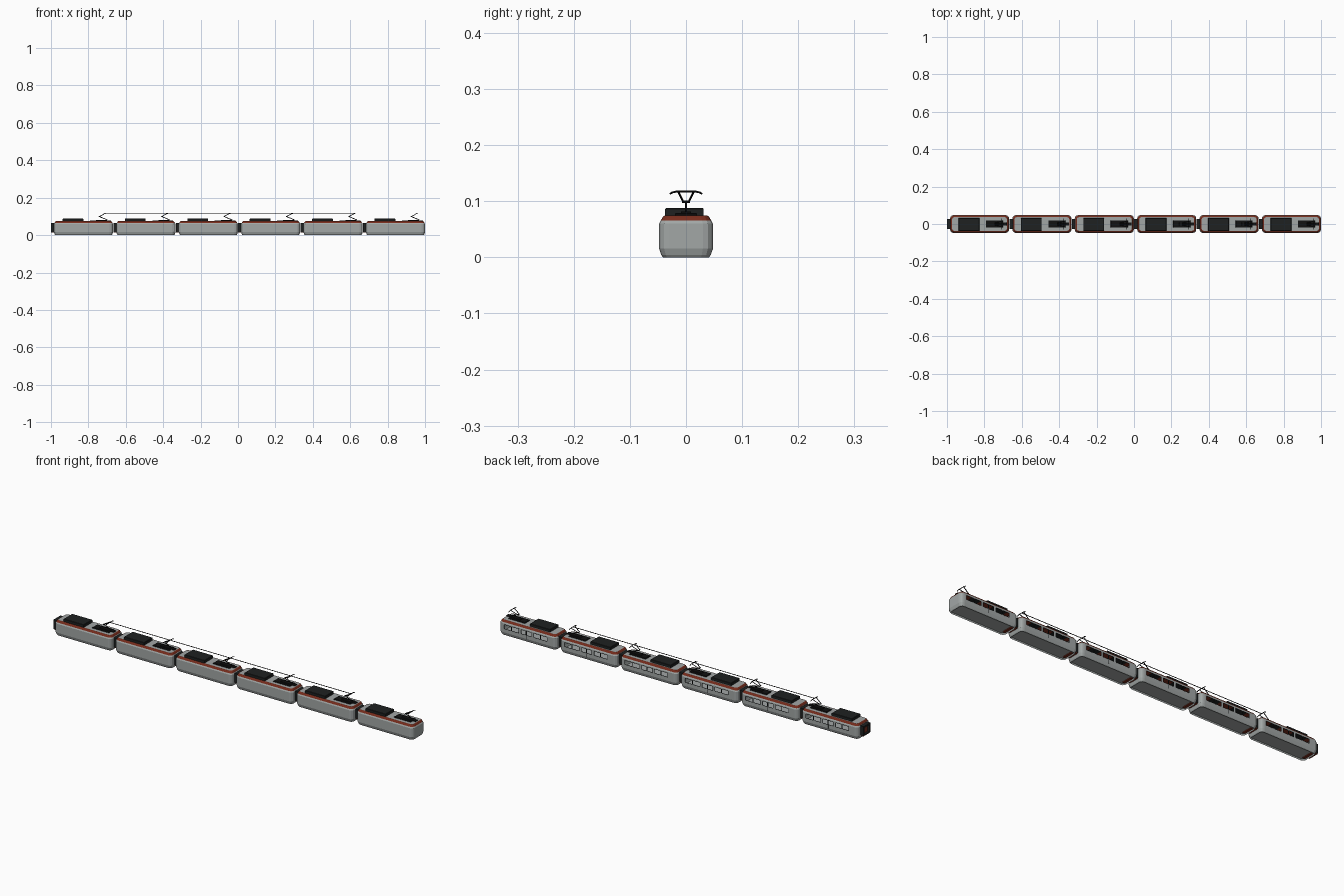
import bpy, bmesh, math
from mathutils import Vector

if "Cube" in bpy.data.objects:
    bpy.data.objects.remove(bpy.data.objects["Cube"])

def mat(name, c):
    m = bpy.data.materials.new(name)
    m.diffuse_color = (*c, 1)
    m.use_nodes = True
    m.node_tree.nodes["Principled BSDF"].inputs["Base Color"].default_value = m.diffuse_color
    return m

GREY = mat("body grey", (0.36, 0.385, 0.38))
RED = mat("rust red", (0.19, 0.026, 0.012))
DARK = mat("equipment dark", (0.013, 0.015, 0.015))
BLACK = mat("pantograph black", (0.006, 0.006, 0.006))

N, PITCH, L, HW = 6, 0.3336, 0.316, 0.048
START = -0.984

def finish(bm, name, mats):
    me = bpy.data.meshes.new(name)
    bm.to_mesh(me)
    bm.free()
    for m in mats:
        me.materials.append(m)
    return me

def place(me, name, x=0.0):
    o = bpy.data.objects.new(name, me)
    bpy.context.collection.objects.link(o)
    o.location.x = x
    return o

def add_box(bm, lo, hi, bevel=0.0, mi=0):
    lo, hi = Vector(lo), Vector(hi)
    vs = bmesh.ops.create_cube(bm, size=1)["verts"]
    for v in vs:
        v.co = Vector([(lo[i] + hi[i]) / 2 + v.co[i] * (hi[i] - lo[i]) for i in range(3)])
    fs = {f for v in vs for f in v.link_faces}
    for f in fs:
        f.material_index = mi
    if bevel:
        top = [e for e in {e for v in vs for e in v.link_edges}
               if min(v.co.z for v in e.verts) > hi.z - 1e-5]
        bmesh.ops.bevel(bm, geom=top, offset=bevel, segments=1, affect='EDGES')

def add_bar(bm, a, b, r):
    a, b = Vector(a), Vector(b)
    d = b - a
    vs = bmesh.ops.create_cone(bm, cap_ends=True, segments=6, radius1=r, radius2=r,
                               depth=d.length)["verts"]
    q = d.to_track_quat('Z', 'Y')
    for v in vs:
        v.co = q @ v.co + (a + b) / 2

# ---- car body: rounded plan lofted through heights, real window openings on +y
WINDOWS = [(0.050, 0.085), (0.090, 0.124), (0.136, 0.162), (0.168, 0.194),
           (0.206, 0.244), (0.249, 0.288)]
WZ = (0.034, 0.055)

def make_body():
    bm = bmesh.new()
    R, SEG = 0.018, 3
    def ring(inset, z):
        pts = []
        r = R - inset * 0.5
        for cx, cy, a0 in ((1, 1, 0), (0, 1, 90), (0, 0, 180), (1, 0, 270)):
            px = L - inset - r if cx else inset + r
            py = (HW - inset - r) * (1 if cy else -1)
            for k in range(SEG + 1):
                a = math.radians(a0 + 90 * k / SEG)
                pts.append(bm.verts.new((px + r * math.cos(a), py + r * math.sin(a), z)))
        return pts
    sections = [(0.007, 0), (0.004, 0.004), (0, 0.016), (0, 0.060), (0.003, 0.0655),
                (0.006, 0.071), (0.009, 0.074), (0.011, 0.0745)]
    rings = [ring(*s) for s in sections]
    n = len(rings[0])
    for j in range(len(rings) - 1):
        for i in range(n):
            k = (i + 1) % n
            f = bm.faces.new((rings[j][i], rings[j][k], rings[j + 1][k], rings[j + 1][i]))
            f.material_index = 1 if j >= 4 else 0
    bm.faces.new(rings[-1])
    # underside recessed between the skirts
    bottom = bm.faces.new(rings[0][::-1])
    bmesh.ops.inset_region(bm, faces=[bottom], thickness=0.003)
    bmesh.ops.inset_region(bm, faces=[bottom], thickness=0.0005, depth=-0.008)
    bm.normal_update()
    # cut the window grid into the +y wall, then open the panes
    def wall():
        return [f for f in bm.faces if f.normal.y > 0.99 and abs(f.calc_center_median().y - HW) < 1e-4]
    cuts = [((x, 0, 0), (1, 0, 0)) for w in WINDOWS for x in w]
    cuts += [((0, 0, z), (0, 0, 1)) for z in WZ]
    for co, no in cuts:
        fs = wall()
        geom = fs + list({e for f in fs for e in f.edges}) + list({v for f in fs for v in f.verts})
        bmesh.ops.bisect_plane(bm, geom=geom, plane_co=co, plane_no=no)
        bm.normal_update()
    holes = []
    for f in wall():
        c = f.calc_center_bounds()
        width = max(v.co.x for v in f.verts) - min(v.co.x for v in f.verts)
        if WZ[0] < c.z < WZ[1]:
            if any(a < c.x < b for a, b in WINDOWS):
                holes.append(f)
            elif width < 0.008:        # slim pillars are dark, wide ones stay grey
                f.material_index = 2
    bmesh.ops.delete(bm, geom=holes, context='FACES')
    return finish(bm, "car_body", [GREY, RED, DARK])

# ---- inner ceiling seen through the windows: red with dark equipment panels
def make_ceiling():
    bm = bmesh.new()
    add_box(bm, (0.02, -0.035, 0.0705), (L - 0.02, 0.035, 0.0715))
    for a, b in ((0.046, 0.120), (0.192, 0.240)):
        add_box(bm, (a, -0.030, 0.0695), (b, 0.030, 0.0705), mi=1)
    return finish(bm, "inner_ceiling", [RED, DARK])

# ---- door seam and window rails on the +y wall
def make_trim():
    bm = bmesh.new()
    add_box(bm, (0.164, HW - 0.001, 0.014), (0.166, HW + 0.0005, 0.058))
    for z in WZ:
        for a, b in WINDOWS:
            add_box(bm, (a, HW - 0.001, z - 0.0008), (b, HW + 0.0004, z + 0.0008))
    for x in (WINDOWS[0][0], WINDOWS[1][1], WINDOWS[2][0], WINDOWS[3][1],
              WINDOWS[4][0], WINDOWS[5][1]):
        add_box(bm, (x - 0.0008, HW - 0.001, WZ[0]), (x + 0.0008, HW + 0.0004, WZ[1]))
    return finish(bm, "door_and_window_trim", [DARK])

# ---- roof equipment box
def make_roof_box():
    bm = bmesh.new()
    add_box(bm, (0.046, -0.037, 0.073), (0.157, 0.031, 0.088), 0.0015)
    return finish(bm, "roof_equipment", [DARK])

# ---- gangway at the -x end with red inner door, red step and red coupler plate
def make_gangway():
    bm = bmesh.new()
    x0, x1 = -0.016, 0.003
    add_box(bm, (x0, -0.027, 0.018), (x1, -0.019, 0.064))
    add_box(bm, (x0, 0.019, 0.018), (x1, 0.027, 0.064))
    add_box(bm, (x0, -0.019, 0.056), (x1, 0.019, 0.064))
    add_box(bm, (x0, -0.019, 0.018), (x1, 0.019, 0.022))
    add_box(bm, (-0.006, -0.019, 0.022), (-0.001, 0.019, 0.056), mi=1)
    add_box(bm, (-0.0155, -0.026, 0.015), (0.006, 0.026, 0.018), mi=1)
    add_box(bm, (0.011, -0.026, 0.004), (0.024, 0.026, 0.009), mi=1)
    return finish(bm, "gangway", [DARK, RED])

# ---- pantograph: base, lower arm, V-shaped upper arm, head with drooping horns
def make_pantograph():
    bm = bmesh.new()
    add_box(bm, (0.192, -0.020, 0.073), (0.284, 0.020, 0.079), 0.002)
    add_box(bm, (0.225, -0.009, 0.078), (0.304, 0.009, 0.082), 0.001)
    add_bar(bm, (0.286, 0, 0.081), (0.241, 0, 0.100), 0.0020)
    add_bar(bm, (0.241, -0.007, 0.099), (0.241, 0.007, 0.099), 0.002)
    hx = 0.275
    for s in (-1, 1):
        add_bar(bm, (0.241, s * 0.005, 0.099), (hx, s * 0.014, 0.117), 0.0018)
        add_bar(bm, (hx, s * 0.018, 0.1172), (hx, s * 0.025, 0.1155), 0.0017)
        add_bar(bm, (hx, s * 0.0245, 0.1157), (hx, s * 0.029, 0.113), 0.0016)
    add_bar(bm, (hx, -0.019, 0.1172), (hx, 0.019, 0.1172), 0.0018)
    return finish(bm, "pantograph", [BLACK])

# ---- repeat every part along the train
for make in (make_body, make_ceiling, make_trim, make_roof_box, make_gangway, make_pantograph):
    mesh = make()
    for i in range(N):
        place(mesh, f"{mesh.name}_{i + 1}", START + i * PITCH)

# ---- overhead wire joining the pantographs of the first five cars
bm = bmesh.new()
a = START + 0.275
add_box(bm, (a, -0.001, 0.1168), (a + 4 * PITCH, 0.001, 0.1192))
place(finish(bm, "overhead_wire", [BLACK]), "overhead_wire")
